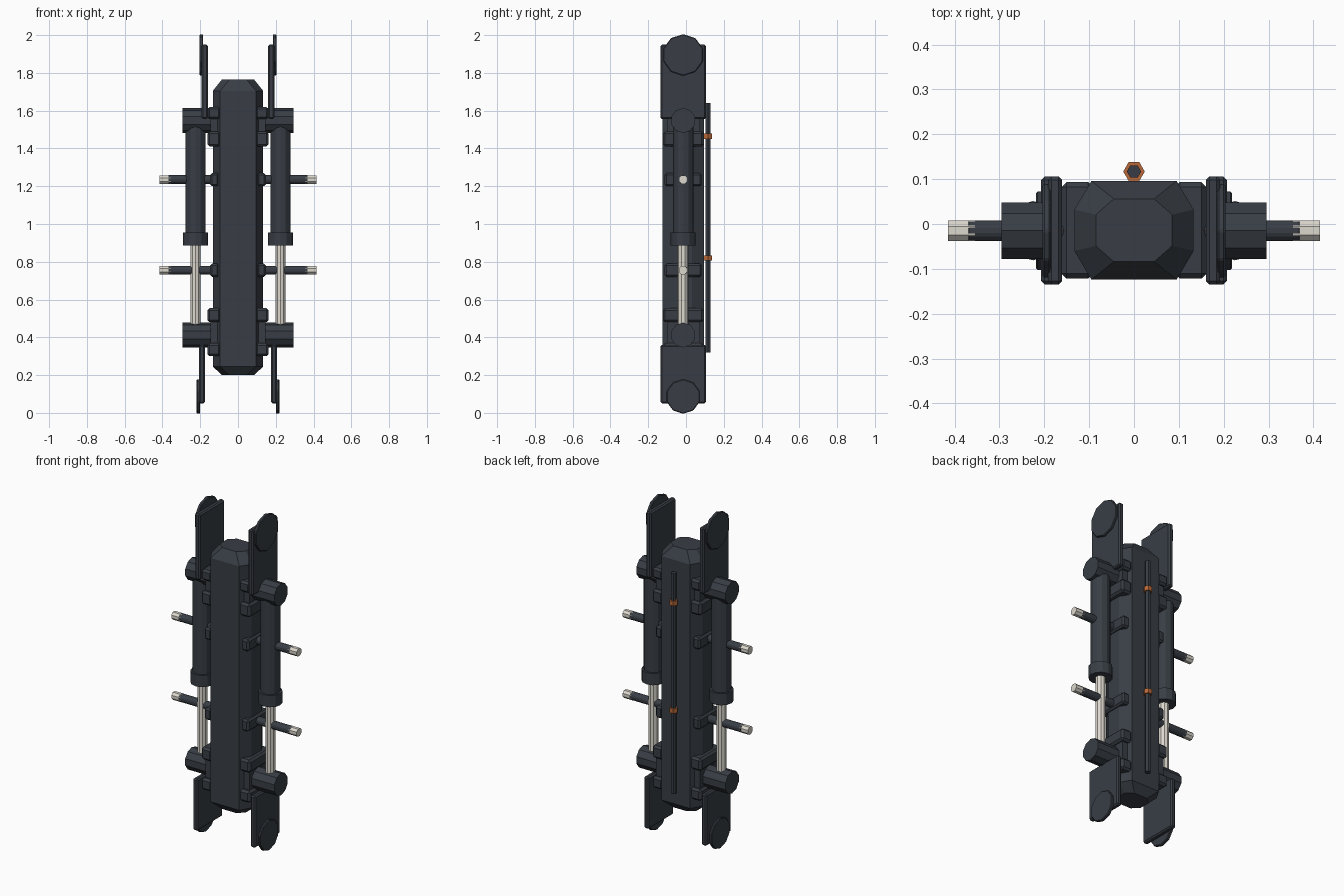
import bpy, bmesh, math
from mathutils import Matrix

if "Cube" in bpy.data.objects:
    bpy.data.objects.remove(bpy.data.objects["Cube"])


def material(name, rgb):
    m = bpy.data.materials.new(name)
    m.use_nodes = True
    m.diffuse_color = (*rgb, 1)
    m.node_tree.nodes["Principled BSDF"].inputs["Base Color"].default_value = (*rgb, 1)
    return m


DARK = material("dark blue grey", (0.04, 0.048, 0.06))
PALE = material("pale metal", (0.72, 0.69, 0.62))
COPPER = material("copper orange", (0.48, 0.14, 0.04))
MID_Y = -0.015


def finish(name, bm, mat, bevel=0):
    bmesh.ops.recalc_face_normals(bm, faces=bm.faces)
    mesh = bpy.data.meshes.new(name)
    bm.to_mesh(mesh)
    bm.free()
    mesh.materials.append(mat)
    ob = bpy.data.objects.new(name, mesh)
    bpy.context.collection.objects.link(ob)
    if bevel:
        mod = ob.modifiers.new("edge bevel", "BEVEL")
        mod.width = bevel
        mod.segments = 1
    return ob


def box(name, xs, ys, zs, mat=DARK, bevel=0.0):
    bm = bmesh.new()
    bmesh.ops.create_cube(bm, size=1)
    for v in bm.verts:
        for i, (lo, hi) in enumerate((xs, ys, zs)):
            v.co[i] = lo if v.co[i] < 0 else hi
    return finish(name, bm, mat, bevel)


def cylinder(name, axis, centre, lo, hi, radius, sides, mat=DARK, bevel=0.0, turn=0.0):
    """Prism along x or z; centre gives the other two coordinates in order."""
    bm = bmesh.new()
    bmesh.ops.create_cone(bm, cap_ends=True, segments=sides, radius1=radius,
                          radius2=radius, depth=hi - lo)
    bm.transform(Matrix.Rotation(turn, 4, "Z"))
    mid = (lo + hi) / 2
    if axis == "x":
        bm.transform(Matrix.Rotation(math.pi / 2, 4, "Y"))
        bm.transform(Matrix.Translation((mid, centre[0], centre[1])))
    else:
        bm.transform(Matrix.Translation((centre[0], centre[1], mid)))
    return finish(name, bm, mat, bevel)


# Central eight-sided beam with tapered ends
def octagon(bm, hx, hy, cx, cy, z):
    pts = [(hx, -cy), (hx, cy), (cx, hy), (-cx, hy),
           (-hx, cy), (-hx, -cy), (-cx, -hy), (cx, -hy)]
    return [bm.verts.new((x, y - 0.014, z)) for x, y in pts]


bm = bmesh.new()
rings = [octagon(bm, 0.085, 0.07, 0.045, 0.035, 0.2),
         octagon(bm, 0.133, 0.11, 0.095, 0.046, 0.245),
         octagon(bm, 0.133, 0.11, 0.095, 0.046, 1.705),
         octagon(bm, 0.085, 0.07, 0.045, 0.035, 1.765)]
for a, b in zip(rings, rings[1:]):
    for i in range(8):
        bm.faces.new((a[i], a[i - 1], b[i - 1], b[i]))
bm.faces.new(rings[0])
bm.faces.new(rings[-1])
finish("central_beam", bm, DARK)

# Rear rod with two clips
cylinder("rear_rod", "z", (0, 0.117), 0.32, 1.64, 0.016, 6, turn=math.pi / 6)
for name, z in (("lower", 0.82), ("upper", 1.464)):
    cylinder(name + "_rod_clip", "z", (0, 0.117), z - 0.014, z + 0.014, 0.024, 6,
             COPPER, turn=math.pi / 6)

for side, s in (("left", 1), ("right", -1)):
    def span(a, b):
        return sorted((s * a, s * b))

    # Clamp blocks gripping the beam corners
    for name, z0, z1 in (("upper_outer", 1.555, 1.62), ("upper_inner", 1.41, 1.49),
                         ("lower_inner", 0.48, 0.555), ("lower_outer", 0.3, 0.37)):
        box(f"{side}_{name}_clamp", span(0.09, 0.162), (-0.122, 0.094), (z0, z1), bevel=0.012)
    for name, z0, z1 in (("upper", 1.48, 1.565), ("lower", 0.36, 0.49)):
        box(f"{side}_{name}_clamp_web", span(0.09, 0.145), (-0.1, 0.075), (z0, z1))

    # End plates with round pads
    for name, x, z0, z1, pad_z, r in (("upper", 0.16, 1.555, 1.95, 1.895, 0.11),
                                      ("lower", 0.175, 0.05, 0.36, 0.087, 0.0915)):
        box(f"{side}_{name}_plate", span(x, x + 0.032), (-0.135, 0.106), (z0, z1), bevel=0.008)
        cylinder(f"{side}_{name}_pad", "x", (MID_Y, pad_z), *span(x + 0.025, x + 0.044),
                 r, 10, bevel=0.004, turn=math.pi / 2)

    # Piston with its two pivots
    for name, z in (("upper", 1.548), ("lower", 0.412)):
        cylinder(f"{side}_{name}_pivot", "x", (MID_Y, z), *span(0.13, 0.295), 0.066, 10,
                 turn=math.pi / 2)
    cylinder(f"{side}_piston_barrel", "z", (s * 0.225, MID_Y), 0.94, 1.52, 0.054, 12)
    cylinder(f"{side}_piston_collar", "z", (s * 0.225, MID_Y), 0.885, 0.955, 0.066, 12)
    cylinder(f"{side}_piston_rod", "z", (s * 0.225, MID_Y), 0.44, 0.9, 0.029, 10, PALE)

    # Side pegs on small mounting blocks
    for name, z in (("upper", 1.235), ("lower", 0.755)):
        box(f"{side}_{name}_peg_mount", span(0.1, 0.147), (-0.113, 0.083),
            (z - 0.035, z + 0.035), bevel=0.01)
        cylinder(f"{side}_{name}_peg", "x", (MID_Y, z), *span(0.12, 0.372), 0.025, 8,
                 bevel=0.004, turn=math.pi / 8)
        cylinder(f"{side}_{name}_peg_tip", "x", (MID_Y, z), *span(0.355, 0.415), 0.0245, 8,
                 PALE, turn=math.pi / 8)
